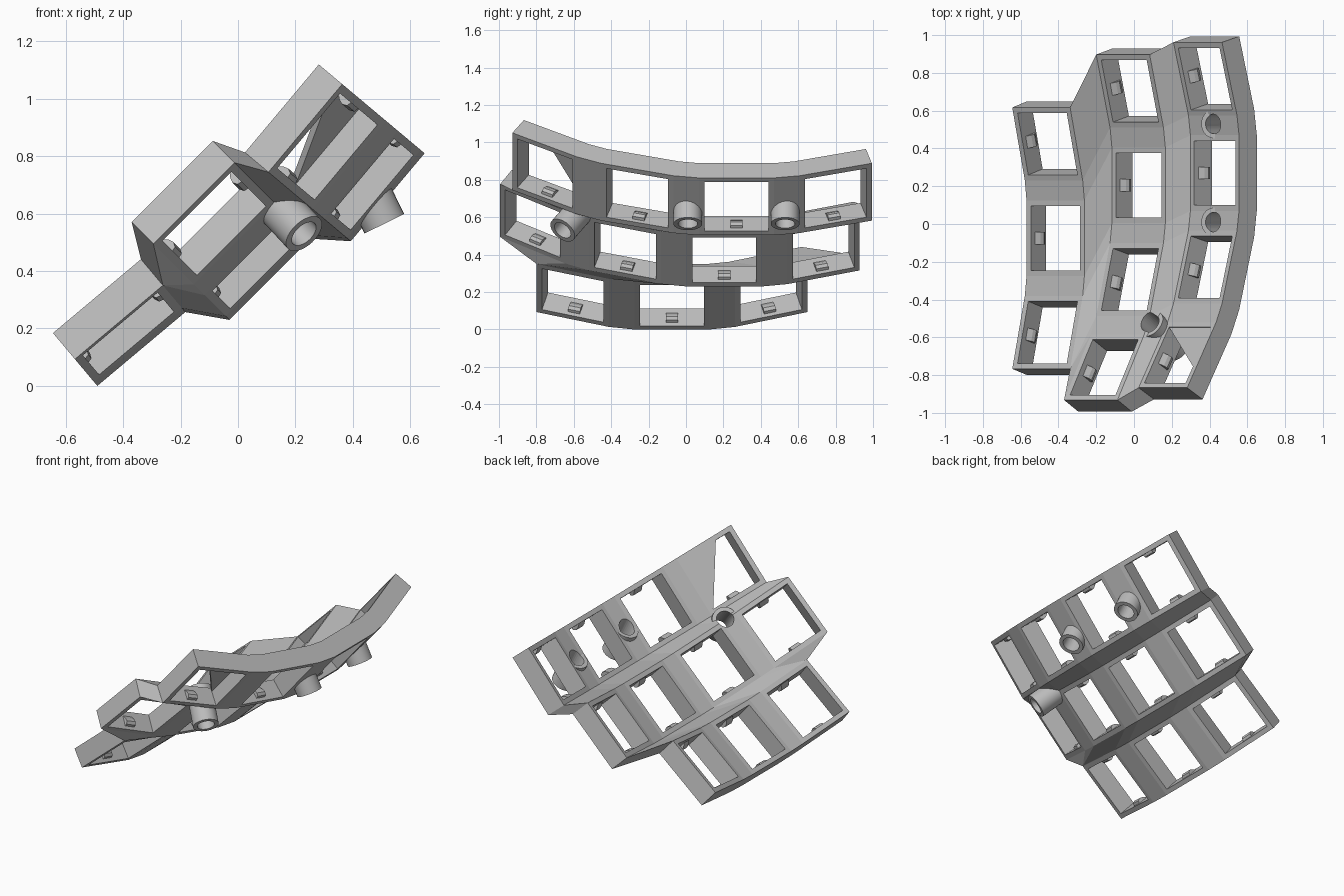
import bpy, bmesh
from math import radians, sin, cos
from mathutils import Matrix, Vector

if "Cube" in bpy.data.objects:
    bpy.data.objects.remove(bpy.data.objects["Cube"])

HALF, HOLE, THICK = 0.2, 0.17, 0.123   # key half size, opening half size, plate thickness
RADIUS, STEP = 2.05, 15                # bowl radius and tilt between keys
Y = Vector((0, 1, 0))

grey = bpy.data.materials.new("mid grey")
grey.use_nodes = True
grey.diffuse_color = (0.5, 0.5, 0.5, 1)
grey.node_tree.nodes["Principled BSDF"].inputs["Base Color"].default_value = grey.diffuse_color


def finish(name, bm):
    bmesh.ops.remove_doubles(bm, verts=bm.verts, dist=1e-5)
    bmesh.ops.recalc_face_normals(bm, faces=bm.faces)
    mesh = bpy.data.meshes.new(name)
    bm.to_mesh(mesh)
    bm.free()
    mesh.materials.append(grey)
    obj = bpy.data.objects.new(name, mesh)
    bpy.context.collection.objects.link(obj)
    return obj


def add_loft(bm, sections):
    """Closed solid through a list of equal-length loops."""
    rings = [[bm.verts.new(p) for p in s] for s in sections]
    count = len(rings[0])
    for a, b in zip(rings, rings[1:]):
        for i in range(count):
            j = (i + 1) % count
            bm.faces.new((a[i], a[j], b[j], b[i]))
    bm.faces.new(rings[0])
    bm.faces.new(rings[-1])


def loft(name, sections):
    bm = bmesh.new()
    add_loft(bm, sections)
    return finish(name, bm)


def cut(obj, cutter):
    mod = obj.modifiers.new("cut", 'BOOLEAN')
    mod.operation, mod.solver, mod.object = 'DIFFERENCE', 'EXACT', cutter
    bpy.context.view_layer.objects.active = obj
    bpy.ops.object.modifier_apply(modifier=mod.name)


class Column:
    """A bowl-shaped run of keys, leaning by an angle about y."""

    def __init__(self, x, y, z, lean, tilts):
        a = radians(lean)
        u, n = Vector((cos(a), 0, sin(a))), Vector((-sin(a), 0, cos(a)))
        self.keys, self.inner, self.outer = [], [], []
        for k in tilts:
            t = radians(k * STEP)
            centre = (Vector((x, y, z)) + u * HALF + Y * RADIUS * sin(t)
                      + n * RADIUS * (1 - cos(t)))
            ey, en = Y * cos(t) + n * sin(t), n * cos(t) - Y * sin(t)
            m = Matrix((u, ey, en)).transposed().to_4x4()
            m.translation = centre
            self.keys.append(m)
            for end in (-HALF, HALF):
                for edge, side in ((self.inner, -HALF), (self.outer, HALF)):
                    edge.append([m @ Vector((side, end, h)) for h in (0, THICK)])


def strip(name, left, right):
    return loft(name, [(a[0], b[0], b[1], a[1]) for a, b in zip(left, right)])


# Three leaning columns; the outermost has one key fewer
columns = {
    "low": Column(-0.49, -0.075, 0.0, 40, (-1, 0, 1)),
    "middle": Column(-0.03, 0.205, 0.23, 45, (-2, -1, 0, 1)),
    "high": Column(0.393, 0.27, 0.504, 50, (-2, -1, 0, 1)),
}
low, middle, high = columns.values()
bodies = []

for name, col in columns.items():
    # Plate with square key openings
    plate = strip(name + "_column_plate", col.inner, col.outer)
    bm = bmesh.new()
    for m in col.keys:
        size = Matrix.Diagonal((2 * HOLE, 2 * HOLE, 4 * THICK, 1))
        bmesh.ops.create_cube(bm, size=1, matrix=m @ size)
    cutter = finish("opening_cutter", bm)
    cut(plate, cutter)
    bpy.data.objects.remove(cutter)
    bodies.append(plate)

    # Retaining nubs on the two side walls of every opening
    bm = bmesh.new()
    outline = ((-0.01, 0.02), (0.016, 0.026), (0.024, 0.045), (0.018, 0.065), (-0.01, 0.105))
    for m in col.keys:
        for side in (-1, 1):
            add_loft(bm, [[m @ Vector((side * (HOLE - p), e, h)) for p, h in outline]
                          for e in (-0.033, 0.033)])
    finish(name + "_column_nubs", bm)

# Webs joining neighbouring columns; the first runs out to the extra corner key
bodies.append(strip("low_web", [low.outer[0]] * 2 + low.outer, middle.inner))
bodies.append(strip("high_web", middle.outer, high.inner))

# Thin gusset across the front opening of the high column
m = high.keys[0]
corners = ((-HOLE, HOLE), (HOLE, HOLE), (HOLE, -0.07))
loft("corner_gusset", [[m @ Vector((x, y, h)) for x, y in corners]
                       for h in (THICK - 0.025, THICK - 0.001)])


# Hollow screw posts through the plate
def post(name, top, bottom, outer=0.077, bore=0.052):
    top, bottom = Vector(top), Vector(bottom)
    axis = bottom - top
    place = Matrix.Translation((top + bottom) / 2) @ axis.to_track_quat('Z', 'Y').to_matrix().to_4x4()

    def cylinder(label, r, depth):
        bm = bmesh.new()
        bmesh.ops.create_cone(bm, cap_ends=True, segments=30, radius1=r, radius2=r,
                              depth=depth, matrix=place)
        return finish(label, bm)

    tube = cylinder(name, outer, axis.length)
    drill = cylinder("drill", bore, axis.length + 0.12)
    for obj in [tube] + bodies:
        cut(obj, drill)
    bpy.data.objects.remove(drill)
    bpy.ops.object.select_all(action='DESELECT')
    tube.select_set(True)
    bpy.context.view_layer.objects.active = tube
    bpy.ops.object.shade_smooth_by_angle(angle=radians(30))


post("back_screw_post", (0.425, 0.53, 0.737), (0.51, 0.53, 0.565))
post("centre_screw_post", (0.425, 0.01, 0.737), (0.51, 0.01, 0.565))
post("front_screw_post", (0.09, -0.53, 0.68), (0.23, -0.66, 0.53))
